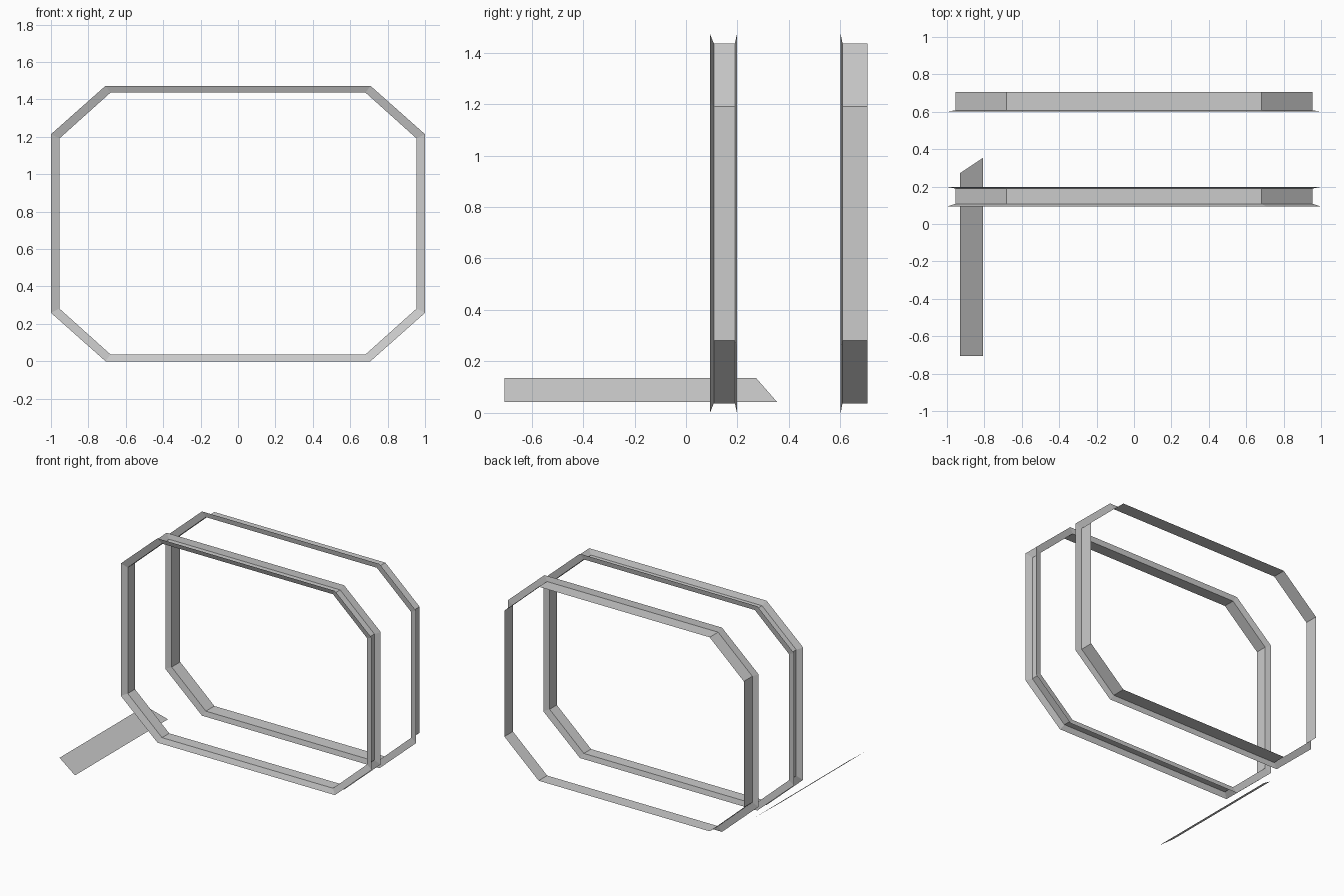
import bpy

if "Cube" in bpy.data.objects:
    bpy.data.objects.remove(bpy.data.objects["Cube"])

BOTTOM, TOP = 0.0, 1.473


def octagon(x_side, x_cut, inset, z_cut, y):
    """Chamfered rectangle outline in the xz plane at depth y."""
    lo, hi = BOTTOM + inset, TOP - inset
    zc, zt = BOTTOM + z_cut, TOP - z_cut
    pts = [(x_cut, lo), (x_side, zc), (x_side, zt), (x_cut, hi)]
    pts += [(-x, z) for x, z in reversed(pts)]
    return [(x, y, z) for x, z in pts]


def outer(y):
    return octagon(1.0, 0.708, 0.0, 0.259, y)


def inner(y):
    return octagon(0.955, 0.682, 0.037, 0.282, y)


def add_mesh(name, verts, faces):
    mesh = bpy.data.meshes.new(name)
    mesh.from_pydata(verts, [], faces)
    mesh.update()
    obj = bpy.data.objects.new(name, mesh)
    bpy.context.collection.objects.link(obj)
    return obj


def loft(name, loops):
    """Join successive closed outlines with quads."""
    n = len(loops[0])
    faces = [(k * n + i, (k + 1) * n + i, (k + 1) * n + (i + 1) % n, k * n + (i + 1) % n)
             for k in range(len(loops) - 1) for i in range(n)]
    return add_mesh(name, [v for loop in loops for v in loop], faces)


# Front frame: channel with a splayed flange on both edges
loft("front_channel_frame", [outer(0.093), inner(0.108), inner(0.190), outer(0.198)])

# Rear frame: band with one flange facing the front
loft("rear_angle_frame", [outer(0.601), inner(0.608), inner(0.705)])

# Sloping strip under the lower left corner, with an angled rear end
add_mesh("lower_strip",
         [(-0.93, -0.705, 0.136), (-0.807, -0.705, 0.042),
          (-0.807, 0.354, 0.042), (-0.93, 0.272, 0.136)],
         [(0, 1, 2, 3)])
